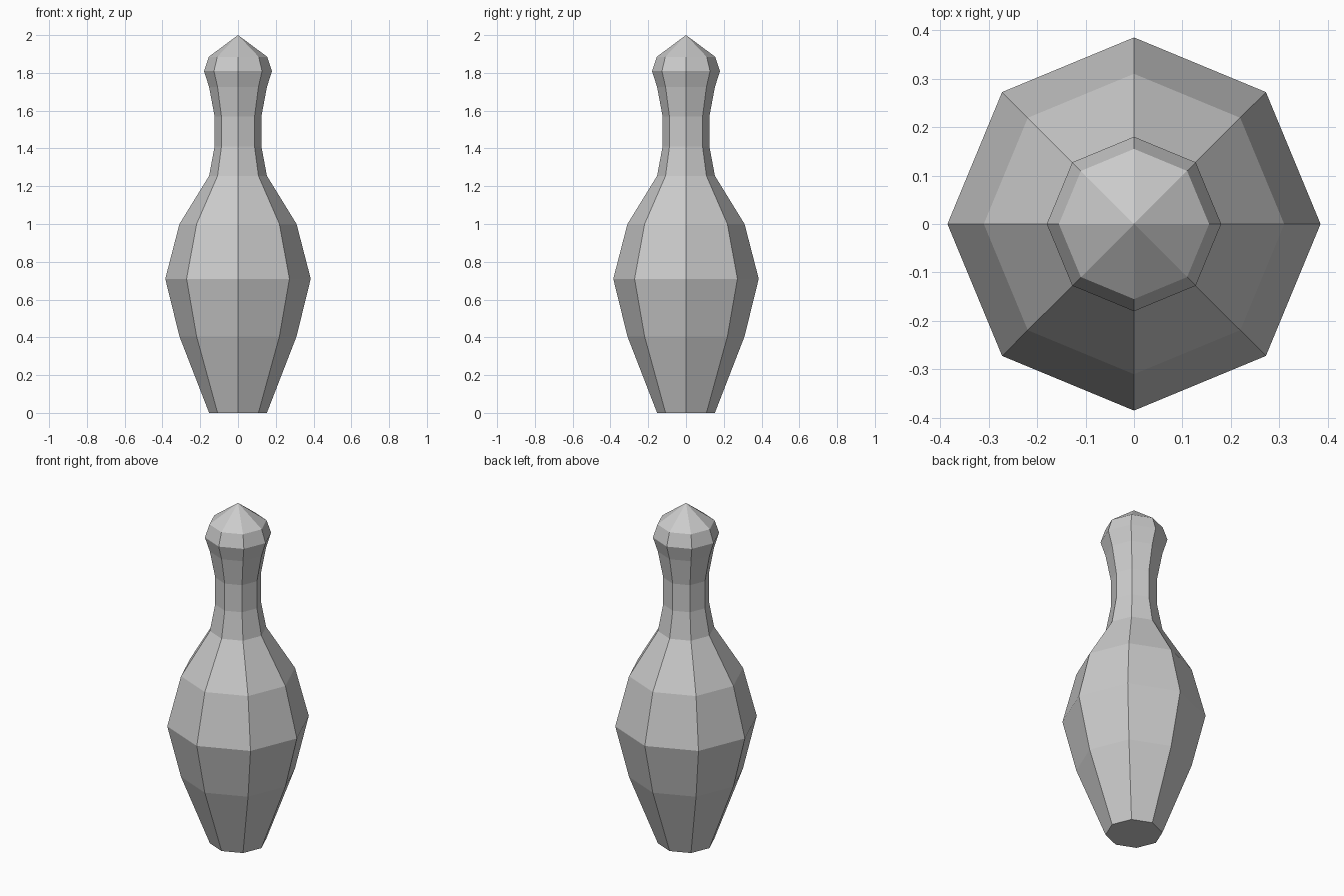
import bpy, bmesh
from math import cos, sin, pi

if "Cube" in bpy.data.objects:
    bpy.data.objects.remove(bpy.data.objects["Cube"])

SIDES = 8
# (radius, height) rings from base to head
PROFILE = [(0.153, 0), (0.31, 0.405), (0.385, 0.71), (0.31, 1.0), (0.153, 1.255),
           (0.124, 1.41), (0.124, 1.57), (0.153, 1.725), (0.18, 1.81), (0.155, 1.885)]

bm = bmesh.new()
rings = [[bm.verts.new((r * cos(2 * pi * i / SIDES), r * sin(2 * pi * i / SIDES), z))
          for i in range(SIDES)] for r, z in PROFILE]
tip = bm.verts.new((0, 0, 2))

# Side walls
for low, high in zip(rings, rings[1:]):
    for i in range(SIDES):
        j = (i + 1) % SIDES
        bm.faces.new((low[i], low[j], high[j], high[i]))

# Pointed cap and flat base
for i in range(SIDES):
    bm.faces.new((rings[-1][i], rings[-1][(i + 1) % SIDES], tip))
bm.faces.new(rings[0][::-1])

mesh = bpy.data.meshes.new("bowling_pin")
bm.to_mesh(mesh)
bm.free()
bpy.context.collection.objects.link(bpy.data.objects.new("bowling_pin", mesh))
